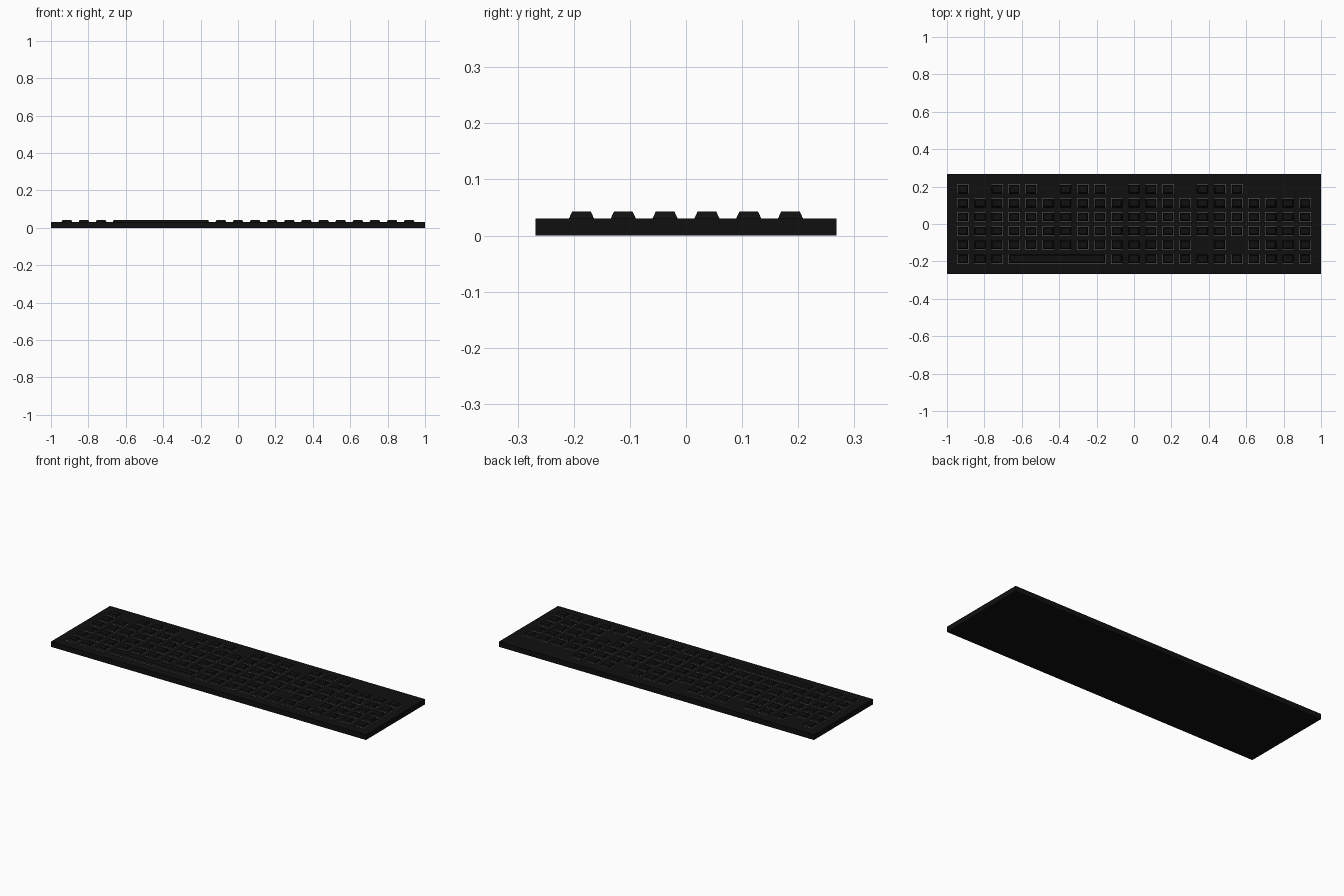
import bpy, bmesh

if "Cube" in bpy.data.objects:
    bpy.data.objects.remove(bpy.data.objects["Cube"])

PITCH_X, PITCH_Y = 0.0915, 0.0745
DECK, KEY_TOP = 0.03, 0.043


def material(name, color):
    m = bpy.data.materials.new(name)
    m.diffuse_color = color
    m.use_nodes = True
    m.node_tree.nodes["Principled BSDF"].inputs["Base Color"].default_value = m.diffuse_color
    return m


def frustum(bm, x, y, z0, z1, hx, hy, inset):
    # Four-sided block tapering by inset at its top
    rings = []
    for z, d in ((z0, 0), (z1, inset)):
        rings.append([bm.verts.new((x + sx * (hx - d), y + sy * (hy - d), z))
                      for sx, sy in ((-1, -1), (1, -1), (1, 1), (-1, 1))])
    lo, hi = rings
    bm.faces.new(lo[::-1])
    bm.faces.new(hi)
    for i in range(4):
        j = (i + 1) % 4
        bm.faces.new((lo[i], lo[j], hi[j], hi[i]))


def build(name, blocks, mat):
    bm = bmesh.new()
    for b in blocks:
        frustum(bm, *b)
    mesh = bpy.data.meshes.new(name)
    bm.to_mesh(mesh)
    bm.free()
    mesh.materials.append(mat)
    ob = bpy.data.objects.new(name, mesh)
    bpy.context.collection.objects.link(ob)


black = material("black_plastic", (0.005, 0.005, 0.005, 1))
pale = material("pale_rim", (0.5, 0.52, 0.5, 1))

# Columns left empty in each row, back to front
empty = [
    {1, 5, 9, 13, 17, 18, 19, 20},   # function row
    set(), set(), set(),
    {14, 16},                        # beside the up arrow
    {3, 4, 5, 6, 7, 8},              # space bar
]
keys = [((c - 10) * PITCH_X, (2.5 - r) * PITCH_Y, 0.029)
        for r in range(6) for c in range(21) if c not in empty[r]]
space = (-4.5 * PITCH_X, -2.5 * PITCH_Y, 0.257)

# Base slab
build("base", [(0, 0, 0, DECK, 1, 0.268, 0)], black)

# Tapered keycaps and the long space bar
build("keycaps", [(x, y, DECK, KEY_TOP, h, 0.0225, 0.006) for x, y, h in keys], black)
build("space_bar", [(space[0], space[1], DECK, KEY_TOP, space[2], 0.0225, 0.006)], black)

# Thin pale rims around the foot of every key
build("key_rims", [(x, y, DECK, DECK + 0.0006, h + 0.0015, 0.024, 0)
                   for x, y, h in keys + [space]], pale)
